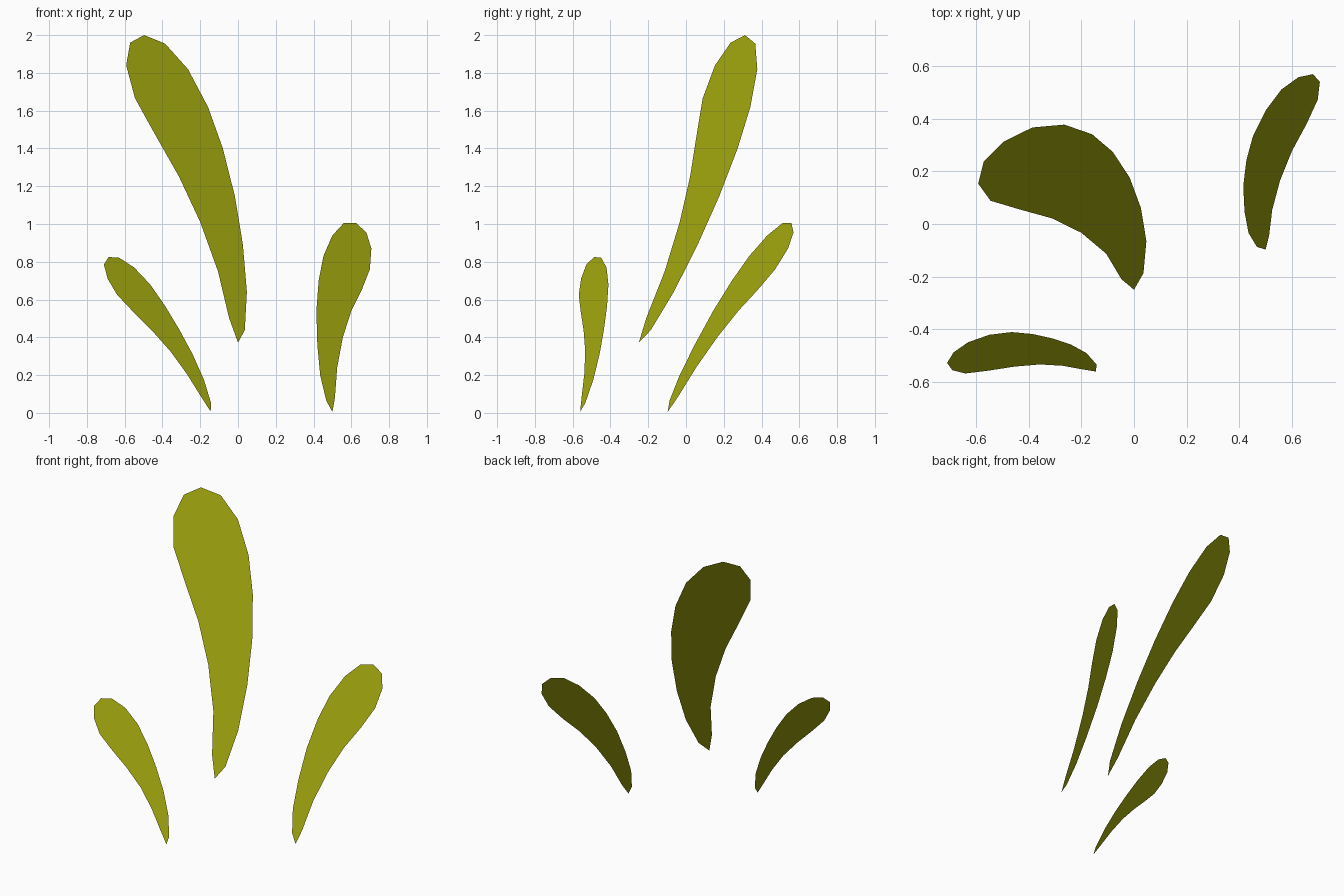
import bpy
import bmesh

# Olive green leaf colour
mat = bpy.data.materials.new("leaf_green")
mat.diffuse_color = (0.36, 0.385, 0.004, 1.0)


def on_plane(x, z):
    """All leaves lie in one tilted plane."""
    return (x, 0.72 * x + 0.565 * z - 0.46, z)


def leaf(name, outline):
    """Flat leaf from its front outline (x, z), starting at the stem point."""
    bm = bmesh.new()
    face = bm.faces.new([bm.verts.new(on_plane(x, z)) for x, z in outline])
    face.normal_update()
    if face.normal.y > 0:
        face.normal_flip()
    mesh = bpy.data.meshes.new(name)
    bm.to_mesh(mesh)
    bm.free()
    mesh.materials.append(mat)
    obj = bpy.data.objects.new(name, mesh)
    bpy.context.collection.objects.link(obj)


# Tall centre leaf
leaf("large_leaf", [
    (0, .372), (-.048, .505), (-.106, .75), (-.2, 1.01), (-.312, 1.25),
    (-.434, 1.465), (-.545, 1.665), (-.592, 1.84), (-.571, 1.96),
    (-.497, 2.0), (-.386, 1.955), (-.265, 1.82), (-.159, 1.62),
    (-.08, 1.4), (-.016, 1.145), (.026, .89), (.047, .64), (.036, .438)])

# Small leaf on the left
leaf("left_leaf", [
    (-.145, .007), (-.195, .085), (-.27, .205), (-.357, .325), (-.455, .435),
    (-.555, .535), (-.64, .625), (-.69, .71), (-.71, .785),
    (-.685, .825), (-.63, .822), (-.55, .77), (-.465, .68),
    (-.385, .565), (-.31, .44), (-.24, .31), (-.18, .175), (-.142, .05)])

# Medium leaf on the right
leaf("right_leaf", [
    (.5, .005), (.467, .065), (.435, .2), (.42, .36), (.415, .54),
    (.427, .7), (.452, .83), (.5, .94), (.56, 1.005),
    (.625, 1.005), (.68, .955), (.706, .87), (.698, .76),
    (.655, .65), (.6, .54), (.555, .4), (.525, .24), (.513, .08)])
